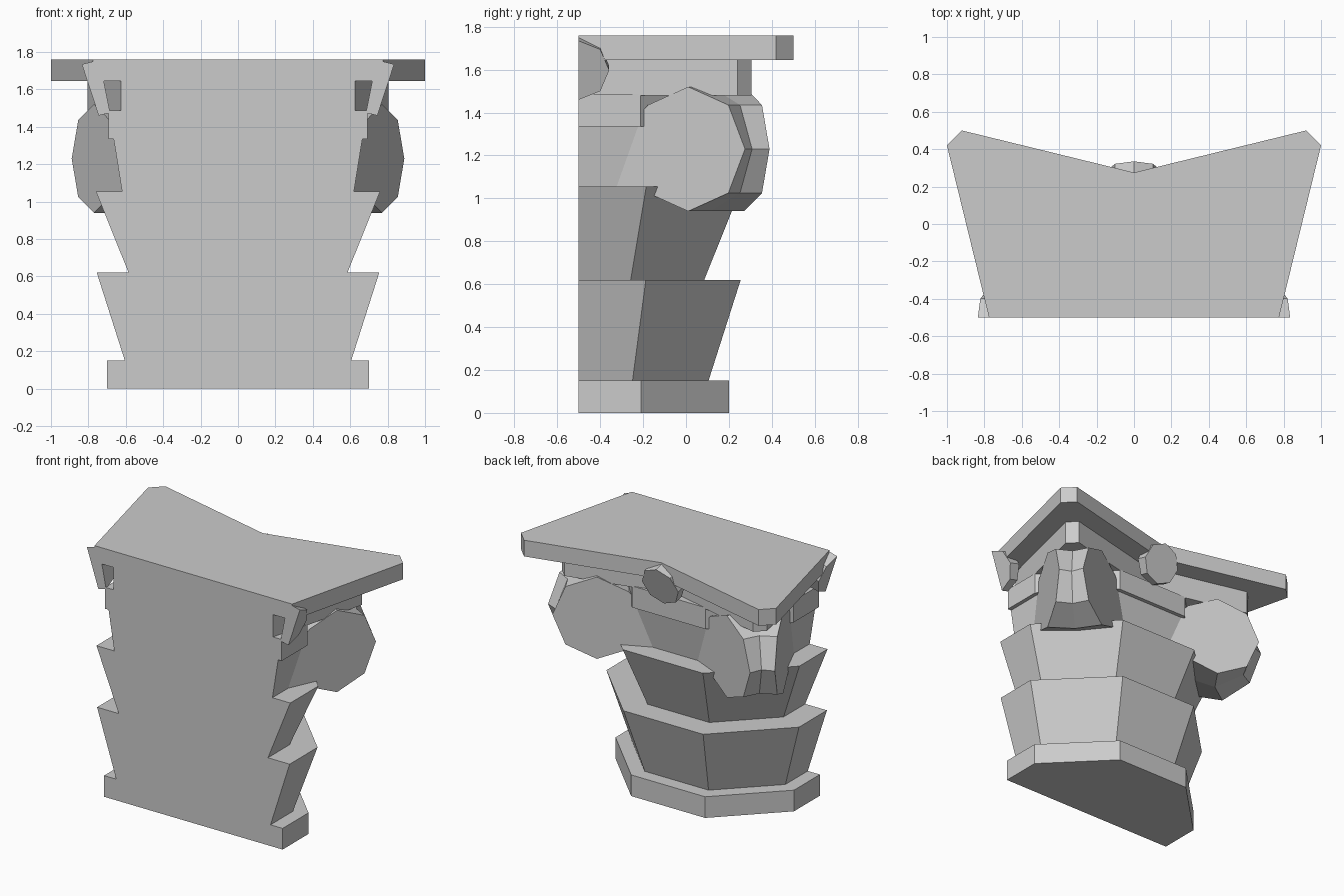
import bpy, bmesh, math
from mathutils import Vector

if "Cube" in bpy.data.objects:
    bpy.data.objects.remove(bpy.data.objects["Cube"])

CUT = -0.5  # flat wall plane; the capital is centred on this plane and cut in half


def loft(name, rings):
    """Skin closed rings of points (measured from the wall plane) and cap both ends."""
    bm = bmesh.new()
    vs = [[bm.verts.new((x, y + CUT, z)) for x, y, z in ring] for ring in rings]
    n = len(vs[0])
    for a, b in zip(vs, vs[1:]):
        for i in range(n):
            j = (i + 1) % n
            bm.faces.new((a[i], a[j], b[j], b[i]))
    bm.faces.new(vs[0])
    bm.faces.new(vs[-1])
    bmesh.ops.recalc_face_normals(bm, faces=bm.faces)
    mesh = bpy.data.meshes.new(name)
    bm.to_mesh(mesh)
    bm.free()
    obj = bpy.data.objects.new(name, mesh)
    bpy.context.collection.objects.link(obj)
    return obj


def half_octagon(r, z):
    k = r * math.tan(math.pi / 8)
    return [(r, 0, z), (r, k, z), (k, r, z), (-k, r, z), (-r, k, z), (-r, 0, z)]


def star_slab(name, notch, inner, outer, z0, z1):
    """Concave-sided plate with chamfered corners."""
    right = [(notch, 0), (outer, inner), (inner, outer)]
    pts = right + [(0, notch)] + [(-x, y) for x, y in reversed(right)]
    return loft(name, [[(x, y, z) for x, y in pts] for z in (z0, z1)])


# Bell: stacked half-octagon tiers (bottom radius, top radius, bottom z, top z)
for name, r0, r1, z0, z1 in [
    ("base_ring", 0.70, 0.70, 0.0, 0.15),
    ("lower_leaf_tier", 0.605, 0.755, 0.15, 0.62),
    ("upper_leaf_tier", 0.585, 0.76, 0.62, 1.055),
    ("bell_neck", 0.62, 0.665, 1.055, 1.335),
    ("bell_lip", 0.693, 0.693, 1.335, 1.487),
]:
    loft(name, [half_octagon(r0, z0), half_octagon(r1, z1)])

# Top plates
star_slab("under_slab", 0.625, 0.74, 0.805, 1.48, 1.645)
star_slab("top_slab", 0.775, 0.92, 1.0, 1.645, 1.76)

# Corner scrolls: two octagonal faces mirrored on the diagonal, grooved between
outline = []
for k in range(-3, 4):
    a = k * math.pi / 4
    outline.append((0.51 + 0.265 * math.cos(a), 1.23 + 0.29 * math.sin(a)))
outline += [(0.17, 1.27), (0.12, 1.03)]  # stem running into the bell
side_face = [(0.77 + 0.45 * (y - 0.51), y, z) for y, z in outline]
back_face = [(y, x, z) for x, y, z in side_face]
groove = [((x + y) / 2 - 0.024, (x + y) / 2 - 0.024, z) for x, y, z in side_face]
for s, side in ((1, "right"), (-1, "left")):
    loft("corner_scroll_" + side,
         [[(s * x, y, z) for x, y, z in ring] for ring in (side_face, groove, back_face)])


# Tilted octagonal rosettes at the middle of each side
def rosette(name, out):
    out = Vector(out)
    across = Vector((-out.y, out.x, 0))
    rings = []
    for d, z, lean, h in ((0.712, 1.617, 0.028, 0.142), (0.79, 1.597, 0.045, 0.137)):
        ring = []
        for k in range(8):
            c, s = math.cos(k * math.pi / 4), math.sin(k * math.pi / 4)
            p = out * (d + lean * s) + across * (0.142 * c)
            ring.append((p.x, p.y, z + h * s))
        rings.append(ring)
    return loft(name, rings)


rosette("back_rosette", (0, 1, 0))
for s, side in ((1, "right"), (-1, "left")):
    obj = rosette("side_rosette_" + side, (s, 0, 0))
    bm = bmesh.new()
    bm.from_mesh(obj.data)
    cut = bmesh.ops.bisect_plane(bm, geom=bm.verts[:] + bm.edges[:] + bm.faces[:],
                                 plane_co=(0, CUT, 0), plane_no=(0, -1, 0), clear_outer=True)
    edges = [e for e in cut["geom_cut"] if isinstance(e, bmesh.types.BMEdge)]
    bmesh.ops.holes_fill(bm, edges=edges)
    bmesh.ops.recalc_face_normals(bm, faces=bm.faces)
    bm.to_mesh(obj.data)
    bm.free()
